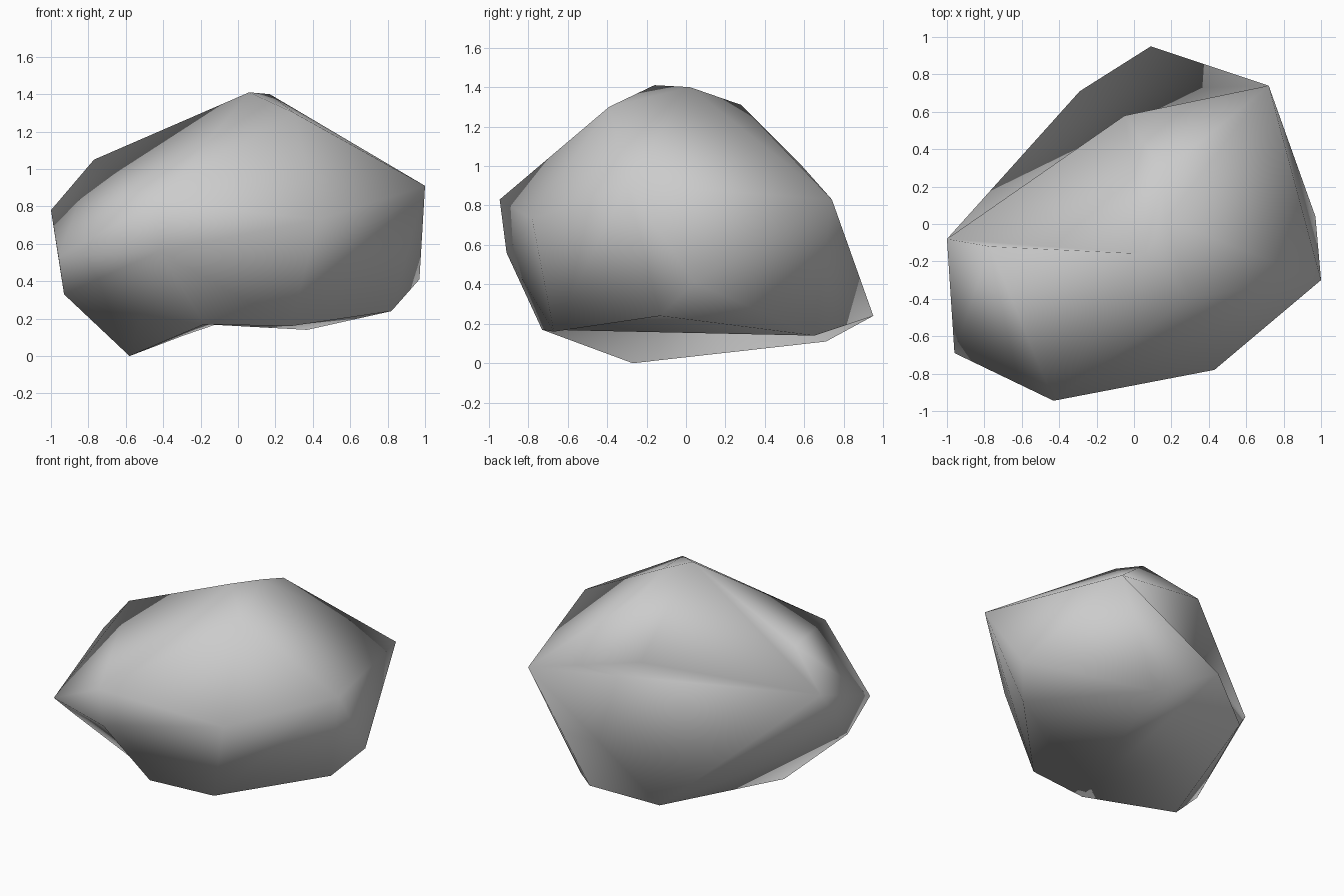
import bpy
import bmesh

# Remove the default cube only
default = bpy.data.objects.get("Cube")
if default:
    bpy.data.objects.remove(default, do_unlink=True)


def make_material(name, colour):
    material = bpy.data.materials.new(name)
    material.use_nodes = True
    material.diffuse_color = colour
    shader = material.node_tree.nodes["Principled BSDF"]
    shader.inputs["Base Color"].default_value = colour
    shader.inputs["Roughness"].default_value = 0.9
    return material


def carve_hollow(bm, verts, names, hub):
    """Replace the skin between the named corners by a fan around the hub."""
    region = {verts[n] for n in names}
    covered = [f for f in bm.faces if region.issuperset(f.verts)]
    bmesh.ops.delete(bm, geom=covered, context="FACES_ONLY")
    bmesh.ops.delete(bm, geom=[e for e in bm.edges if e.is_wire],
                     context="EDGES")
    centre = verts[hub]
    rim = [e for e in bm.edges if e.is_boundary and centre not in e.verts]
    for edge in rim:
        bm.faces.new((*edge.verts, centre))


def build_boulder(name, corners, hollows, material):
    """Wrap a skin around the corners, then press in the hollows."""
    bm = bmesh.new()
    verts = {key: bm.verts.new(co) for key, co in corners.items()}
    bmesh.ops.convex_hull(bm, input=bm.verts)
    for hub, names in hollows.items():
        carve_hollow(bm, verts, names, hub)
    loose = [v for v in bm.verts if not v.link_faces]
    bmesh.ops.delete(bm, geom=loose, context="VERTS")
    bmesh.ops.recalc_face_normals(bm, faces=bm.faces)
    for face in bm.faces:
        face.smooth = True
    mesh = bpy.data.meshes.new(name)
    bm.to_mesh(mesh)
    bm.free()
    mesh.materials.append(material)
    obj = bpy.data.objects.new(name, mesh)
    bpy.context.collection.objects.link(obj)
    return obj


corners = {
    # Peak and upper shoulders
    "peak": (.06, -.16, 1.41),
    "peak_back": (.17, .02, 1.4),
    "shoulder_back": (.16, .28, 1.31),
    "shoulder_front": (.3, -.39, 1.3),
    "shoulder_side": (-.77, -.12, 1.05),
    "shoulder_low": (-.05, .58, 1.01),
    # Widest belt of corners
    "belt_left": (1, -.3, .91),
    "belt_back": (.72, .74, .83),
    "belt_right": (-1, -.08, .78),
    "belt_corner": (-.96, -.69, .53),
    "belt_front": (-.43, -.945, .83),
    "belt_front_left": (.43, -.78, .73),
    # Undercut sides below the belt
    "side_left": (.97, .04, .41),
    "side_right": (-.93, -.48, .33),
    "side_front": (-.42, -.91, .56),
    "side_back": (.09, .95, .24),
    # Underside, resting on its lowest corner
    "base_left": (.82, -.13, .24),
    "base_back_left": (.37, .65, .14),
    "foot": (-.58, -.27, 0),
    "base_back": (-.29, .71, .11),
    "base_front": (-.18, -.73, .17),
    "base_front_left": (.28, -.67, .16),
}

# Hollows beside and under the foot, below the back shoulder and
# behind the side ridge, each listed by its hub corner
hollows = {
    "side_front": ("belt_corner", "side_right", "foot",
                   "base_front", "side_front"),
    "base_front": ("base_left", "base_back_left", "foot", "base_back",
                   "base_front", "base_front_left", "side_back"),
    "belt_back": ("belt_right", "shoulder_low", "belt_back",
                  "base_back", "side_back"),
    "peak": ("belt_right", "shoulder_side", "peak", "peak_back",
             "shoulder_back", "shoulder_low"),
}

stone_grey = make_material("stone grey", (.6, .6, .6, 1))
build_boulder("boulder", corners, hollows, stone_grey)
